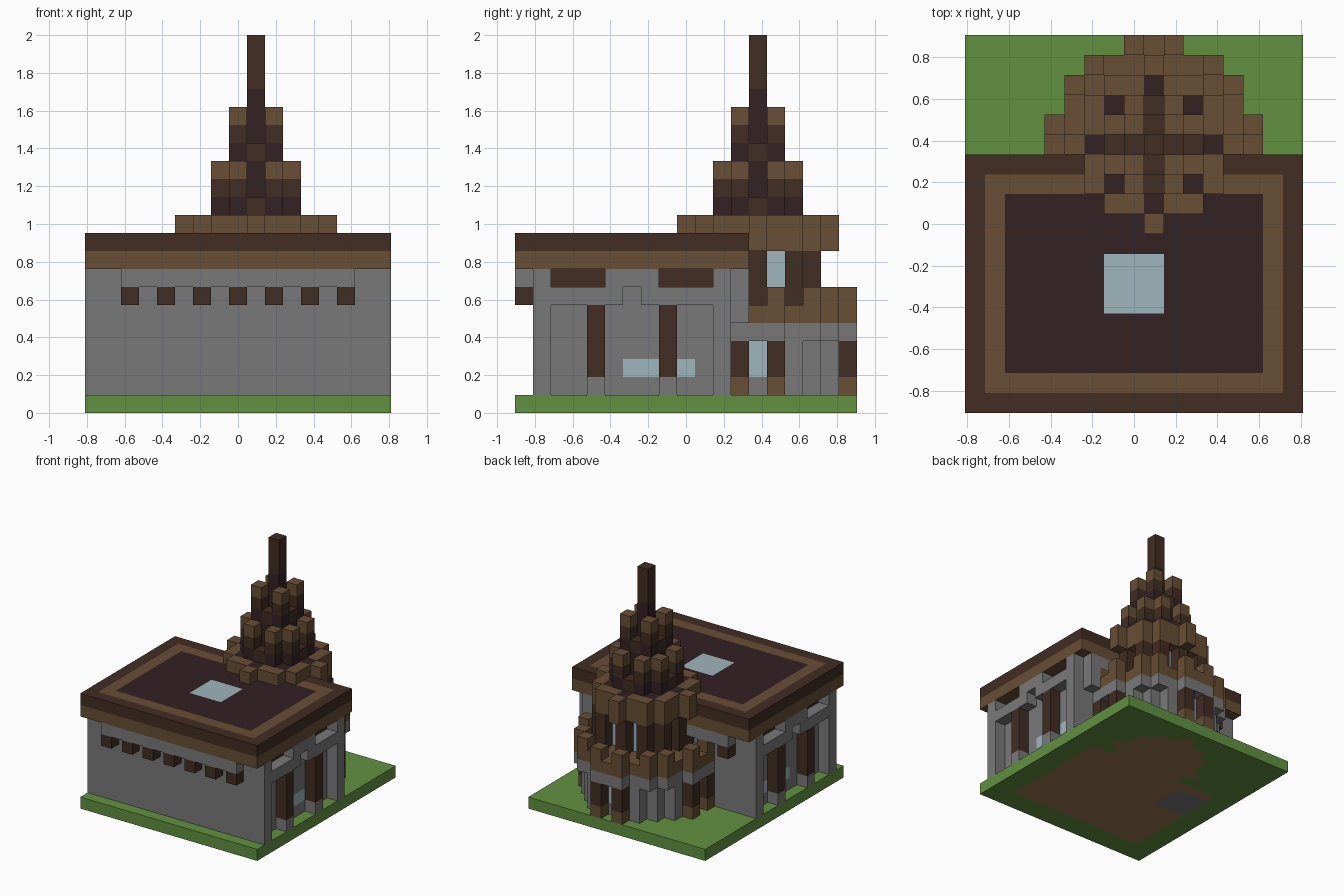
import bpy, bmesh
from mathutils import Vector

cube = bpy.data.objects.get("Cube")
if cube:
    bpy.data.objects.remove(cube, do_unlink=True)

U = 2 / 21                 # edge of one block
NX, NY = 17, 19            # plot size in blocks
TX, TY = 9, 13             # tower axis

# Flat colours, given as 8-bit values and stored linear
COLORS = {
    "grass": (98, 145, 65), "stone": (121, 121, 121), "light_wood": (104, 78, 53),
    "dark_wood": (66, 45, 35), "roof_plum": (51, 33, 36), "glass": (158, 182, 190),
    "floor_tan": (152, 116, 80),
}
NAMES = list(COLORS)


def linear(v):
    v /= 255
    return v / 12.92 if v <= 0.04045 else ((v + 0.055) / 1.055) ** 2.4


def make_material(name):
    mat = bpy.data.materials.new(name)
    mat.use_nodes = True
    rgba = [linear(c) for c in COLORS[name]] + [1]
    mat.diffuse_color = rgba
    bsdf = next(n for n in mat.node_tree.nodes if n.type == 'BSDF_PRINCIPLED')
    bsdf.inputs["Base Color"].default_value = rgba
    bsdf.inputs["Roughness"].default_value = 1
    return mat


MATS = [make_material(n) for n in NAMES]
cells = {}                 # block position -> (part, colour)


def box(part, color, xs, ys, zs):
    """Fill an inclusive range of blocks."""
    for i in range(xs[0], xs[1] + 1):
        for j in range(ys[0], ys[1] + 1):
            for k in range(zs[0], zs[1] + 1):
                cells[i, j, k] = (part, color)


def disc(part, color, r2, zs):
    """Fill a round slab of blocks about the tower axis."""
    for dx in range(-5, 6):
        for dy in range(-5, 6):
            if dx * dx + dy * dy <= r2:
                box(part, color, (TX + dx,) * 2, (TY + dy,) * 2, zs)


def ring(part, color, a, b, zs):
    """Put a column at every reflection of offset (a, b) about the tower axis."""
    for dx, dy in {(s * p, t * q) for p, q in ((a, b), (b, a)) for s in (1, -1) for t in (1, -1)}:
        box(part, color, (TX + dx,) * 2, (TY + dy,) * 2, zs)


# Ground slab with the house floor let into it
box("ground", "grass", (0, NX - 1), (0, NY - 1), (0, 0))
box("ground", "floor_tan", (2, 14), (2, 11), (0, 0))
disc("ground", "floor_tan", 16, (0, 0))
box("ground", "stone", (2, 4), (8, 10), (0, 0))

# House body
box("house_walls", "stone", (1, 15), (1, 11), (1, 7))

# Side walls: outer piers, lintel, posts and windows, alike on both sides
for inner, outer in ((1, 0), (15, 16)):
    si, so = (inner, inner), (outer, outer)
    for j in (1, 11):
        box("house_walls", "stone", so, (j, j), (1, 7))
    box("side_lintels", "stone", so, (2, 5), (6, 6))
    box("side_lintels", "stone", so, (7, 10), (6, 6))
    box("side_lintels", "stone", so, (5, 7), (7, 7))
    for j in (2, 8):
        box("side_vents", "dark_wood", si, (j, j + 2), (7, 7))
    for j in (4, 8):
        box("side_posts", "stone", so, (j, j), (1, 1))
        box("side_posts", "dark_wood", so, (j, j), (2, 5))
    box("side_windows", "glass", si, (6, 9), (2, 2))

# Front and back eaves with corbels
for j in (0, 12):
    box("eaves", "stone", (2, 14), (j, j), (7, 7))
    for i in range(2, 15, 2):
        box("corbels", "dark_wood", (i, i), (j, j), (6, 6))

# Tower ground floor
disc("tower_base", "stone", 20, (1, 3))
ring("tower_base_windows", "glass", 4, 0, (2, 3))
ring("tower_base_posts", "light_wood", 5, 1, (1, 1))
ring("tower_base_posts", "dark_wood", 5, 1, (2, 3))

# Tower terrace with its battlements
disc("terrace", "stone", 26, (4, 4))
disc("terrace", "light_wood", 26, (5, 5))
for a, b in ((5, 1), (4, 3)):
    ring("battlements", "light_wood", a, b, (6, 6))

# Stone return between house and terrace
box("house_walls", "stone", (15, 15), (12, 12), (5, 7))

# Tower upper floor
disc("tower_upper_windows", "glass", 5, (6, 8))
for a, b in ((3, 0), (2, 2), (3, 2)):
    ring("tower_upper_posts", "dark_wood", a, b, (6, 8))

# House roof: fascia, concentric borders and skylight
box("roof", "light_wood", (0, 16), (0, 12), (8, 8))
for inset, color in enumerate(("dark_wood", "light_wood", "roof_plum")):
    box("roof", color, (inset, 16 - inset), (inset, 12 - inset), (9, 9))
box("skylight", "glass", (7, 9), (5, 7), (9, 9))

# Tower roof: wide brim, two tiers of stepped columns and the spire
disc("tower_brim", "light_wood", 16, (9, 10))
ring("tower_brim", "roof_plum", 3, 0, (10, 10))
ring("tower_brim", "roof_plum", 2, 2, (10, 10))
disc("spire", "roof_plum", 0, (11, 17))
disc("spire", "dark_wood", 0, (18, 20))
ring("lower_tier", "dark_wood", 2, 0, (11, 11))
ring("upper_tier", "roof_plum", 1, 0, (11, 13))
ring("upper_tier", "dark_wood", 1, 0, (14, 14))
ring("upper_tier", "roof_plum", 1, 1, (11, 13))
for part, a, b, z in (("lower_tier", 2, 1, 11), ("upper_tier", 1, 1, 14)):
    for step, color in enumerate(("roof_plum", "dark_wood", "light_wood")):
        ring(part, color, a, b, (z + step, z + step))


def build(part):
    """Mesh the exposed block faces of one part and merge the flat ones."""
    bm = bmesh.new()
    verts = {}

    def vert(p):
        if p not in verts:
            verts[p] = bm.verts.new(((p[0] - NX / 2) * U, (p[1] - NY / 2) * U, p[2] * U))
        return verts[p]

    for cell, (owner, color) in cells.items():
        if owner != part:
            continue
        for axis in range(3):
            for side in (0, 1):
                near = list(cell)
                near[axis] += 2 * side - 1
                if tuple(near) in cells:
                    continue
                corners = []
                for a, b in ((0, 0), (1, 0), (1, 1), (0, 1)):
                    p = list(cell)
                    p[axis] += side
                    p[(axis + 1) % 3] += a
                    p[(axis + 2) % 3] += b
                    corners.append(vert(tuple(p)))
                face = bm.faces.new(corners if side else corners[::-1])
                face.material_index = NAMES.index(color)
    bm.normal_update()
    bmesh.ops.dissolve_limit(bm, angle_limit=0.01, verts=bm.verts[:], edges=bm.edges[:],
                             delimit={'MATERIAL'})
    mesh = bpy.data.meshes.new(part)
    for mat in MATS:
        mesh.materials.append(mat)
    bm.to_mesh(mesh)
    bm.free()
    bpy.context.collection.objects.link(bpy.data.objects.new(part, mesh))


for part in sorted({owner for owner, _ in cells.values()}):
    build(part)
